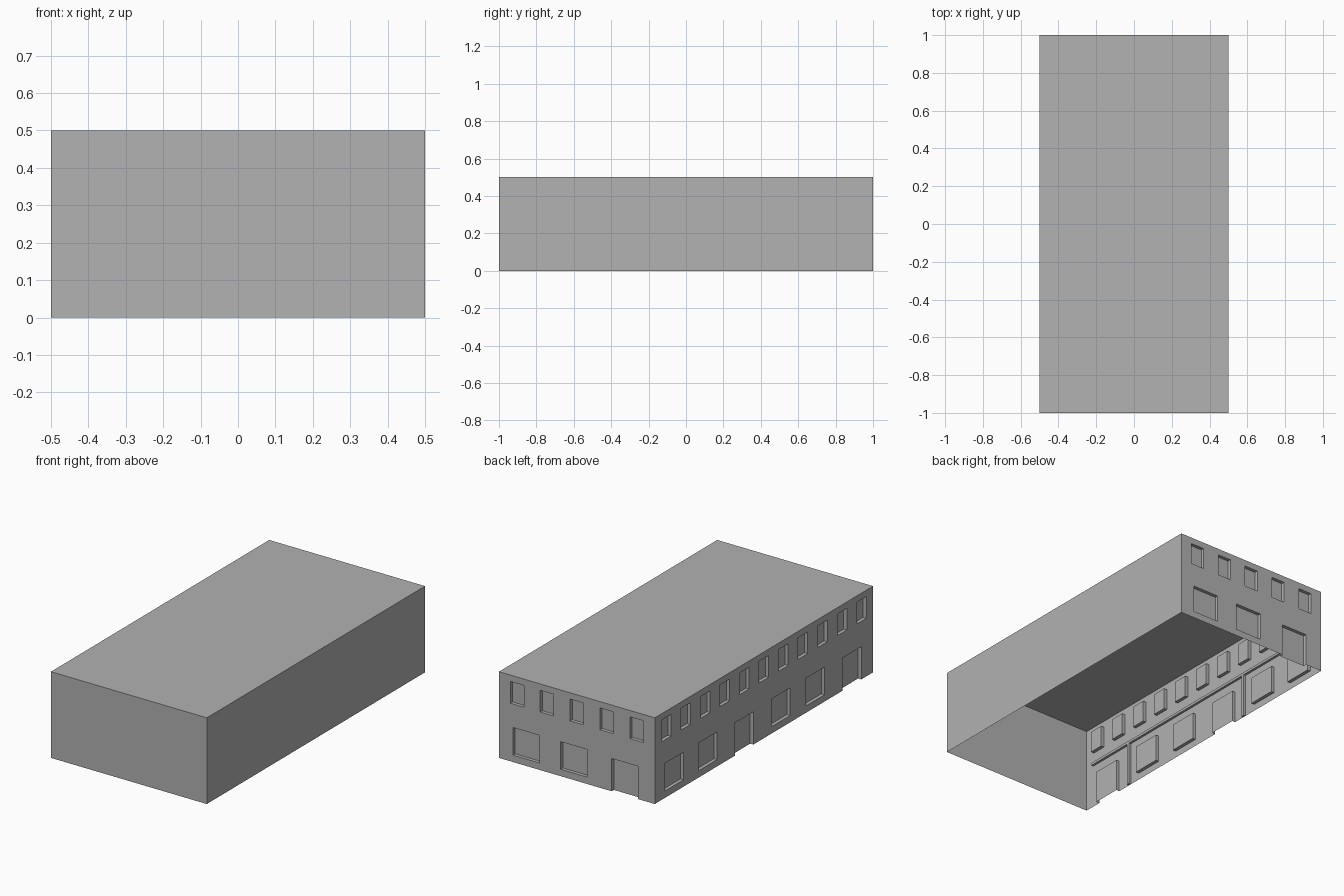
import bpy
import bmesh
from mathutils import Matrix, Vector

if "Cube" in bpy.data.objects:
    bpy.data.objects.remove(bpy.data.objects["Cube"])

HALF_X, HALF_Y, HEIGHT, DEPTH = 0.5, 1.0, 0.5, 0.02
GREY = (0.445, 0.445, 0.445, 1.0)

grey = bpy.data.materials.new("plain_grey")
grey.use_nodes = True
grey.diffuse_color = GREY
grey.node_tree.nodes["Principled BSDF"].inputs["Base Color"].default_value = GREY


def add_box(bm, low, high):
    low, high = Vector(low), Vector(high)
    scale = Matrix.Diagonal((high - low).to_4d())
    scale[3][3] = 1.0
    bmesh.ops.create_cube(bm, size=1.0, matrix=Matrix.Translation((low + high) / 2) @ scale)


def make_object(name, bm):
    bmesh.ops.recalc_face_normals(bm, faces=bm.faces[:])
    mesh = bpy.data.meshes.new(name)
    bm.to_mesh(mesh)
    bm.free()
    mesh.materials.append(grey)
    obj = bpy.data.objects.new(name, mesh)
    bpy.context.collection.objects.link(obj)
    return obj


# Openings: (centre along the wall, width, bottom, top)
def upper_windows(count, spacing):
    return [((i - (count - 1) / 2) * spacing, 0.087, 0.337, 0.463) for i in range(count)]


def lower_window(c):
    return (c, 0.17, 0.04, 0.2)


def door(c):
    return (c, 0.17, -0.1, 0.19)


back_openings = upper_windows(5, 0.192) + [lower_window(0.325), lower_window(0.019), door(-0.308)]
side_openings = upper_windows(11, 0.179) + [door(0.182), door(-0.807)]
side_openings += [lower_window(c) for c in (0.823, 0.515, -0.155, -0.47)]

# Cutters for the shallow recesses
bm = bmesh.new()
for c, w, z0, z1 in back_openings:
    add_box(bm, (c - w / 2, HALF_Y - DEPTH, z0), (c + w / 2, HALF_Y + 0.1, z1))
for c, w, z0, z1 in side_openings:
    add_box(bm, (-HALF_X - 0.1, c - w / 2, z0), (-HALF_X + DEPTH, c + w / 2, z1))
cutter = make_object("opening_cutter", bm)
cutter.hide_render = True

# Building shell with recessed doors and windows
bm = bmesh.new()
add_box(bm, (-HALF_X, -HALF_Y, 0), (HALF_X, HALF_Y, HEIGHT))
shell = make_object("building_shell", bm)
cut = shell.modifiers.new("openings", 'BOOLEAN')
cut.operation = 'DIFFERENCE'
cut.solver = 'EXACT'
cut.object = cutter
bpy.context.view_layer.objects.active = shell
bpy.ops.object.modifier_apply(modifier=cut.name)
bpy.data.objects.remove(cutter)

# Leave the underside open
bm = bmesh.new()
bm.from_mesh(shell.data)
floor = [f for f in bm.faces if f.calc_center_median().z < 0.001]
bmesh.ops.delete(bm, geom=floor, context='FACES')
bm.to_mesh(shell.data)
bm.free()

# Thin ledge and two posts on the inside of the long wall
bm = bmesh.new()
inner = -HALF_X + 0.015
add_box(bm, (-HALF_X + 0.001, -0.94, 0.255), (inner, 0.94, 0.27))
for y in (-0.63, 0.347):
    add_box(bm, (-HALF_X + 0.001, y - 0.008, 0.0), (inner, y + 0.008, 0.255))
make_object("inner_wall_beams", bm)
